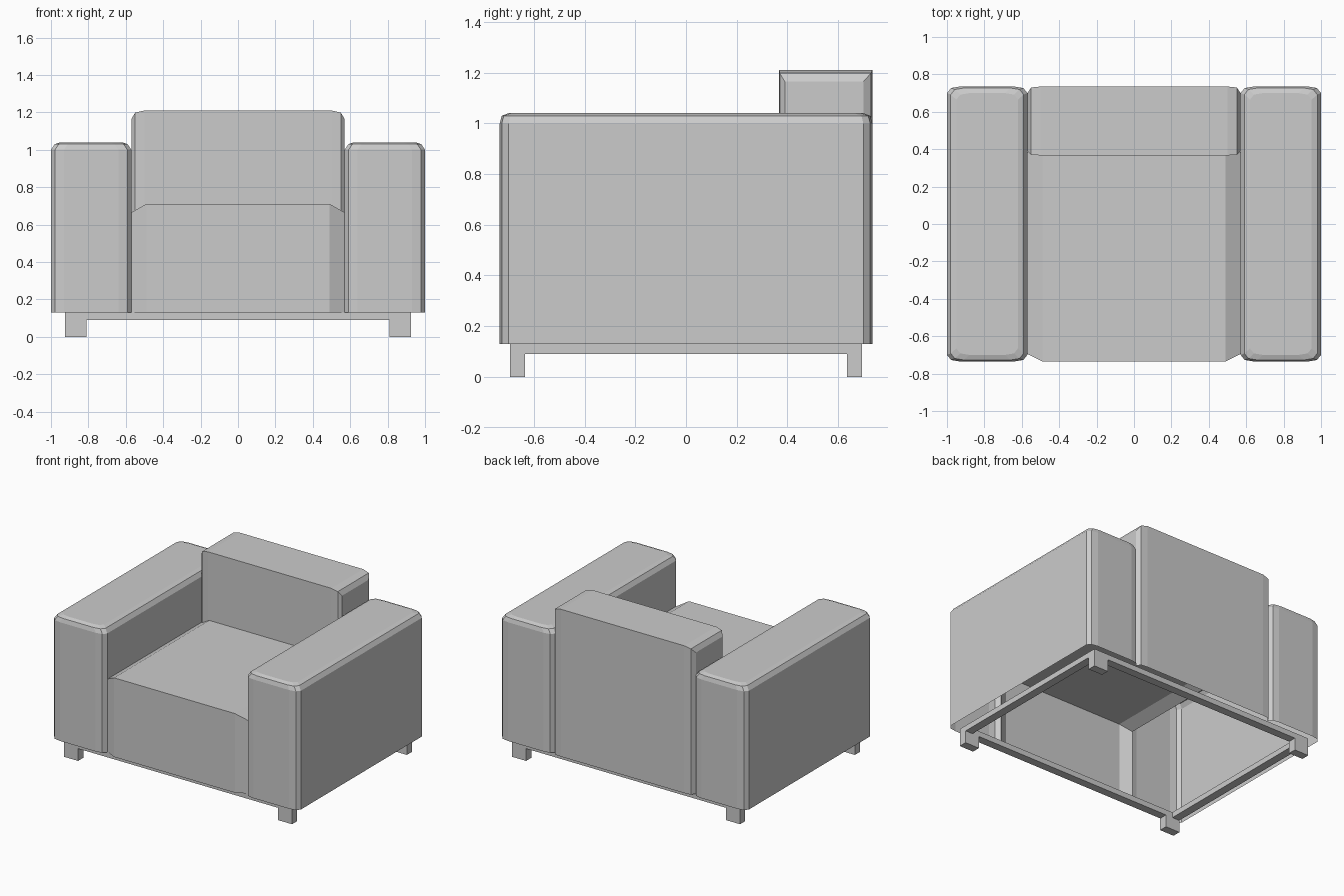
import bpy, bmesh

if "Cube" in bpy.data.objects:
    bpy.data.objects.remove(bpy.data.objects["Cube"])


def finish(name, verts, faces, mirror=(False, False)):
    """Create a flat-shaded object, optionally mirrored across x / y."""
    bm = bmesh.new()
    vs = [bm.verts.new(v) for v in verts]
    for f in faces:
        bm.faces.new([vs[i] for i in f])
    bmesh.ops.recalc_face_normals(bm, faces=bm.faces[:])
    me = bpy.data.meshes.new(name)
    bm.to_mesh(me)
    bm.free()
    ob = bpy.data.objects.new(name, me)
    bpy.context.collection.objects.link(ob)
    if any(mirror):
        mod = ob.modifiers.new("mirror", 'MIRROR')
        mod.use_axis = (mirror[0], mirror[1], False)
        mod.use_mirror_merge = False
    return ob


def box(name, x0, x1, y0, y1, z0, z1, mirror=(False, False)):
    v = [(x, y, z) for z in (z0, z1) for x, y in ((x0, y0), (x1, y0), (x1, y1), (x0, y1))]
    f = [(0, 3, 2, 1), (4, 5, 6, 7)] + [(i, (i + 1) % 4, (i + 1) % 4 + 4, i + 4) for i in range(4)]
    return finish(name, v, f, mirror)


def loft_x(name, stations, profile, caps=None):
    """Sweep an open y-z profile along x through mirrored stations."""
    stations = [(-s[0],) + s[1:] for s in stations] + stations[::-1]
    verts, faces = [], []
    for s in stations:
        verts += [(s[0], y, z) for y, z in profile(*s[1:])]
    n = len(verts) // len(stations)
    for r in range(len(stations) - 1):
        a = r * n
        faces += [(a + i, a + i + 1, a + n + i + 1, a + n + i) for i in range(n - 1)]
    if caps:
        last = (len(stations) - 1) * n
        faces += [[c + k for k in caps] for c in (0, last)]
    return finish(name, verts, faces)


# Arms: padded shells, open underneath and towards the inside of the seat
def arm_outline(ix, iy):
    hx, hy = 0.215 - ix, 0.735 - iy
    q = [(hx, hy - 0.035), (hx - 0.022, hy - 0.008), (hx - 0.07, hy)]
    pts = q + [(-x, y) for x, y in q[::-1]]
    return pts + [(-x, -y) for x, y in pts]


rings = [(0.13, 0, 0), (0.665, 0, 0), (1.0, 0, 0), (1.03, 0.02, 0.008), (1.04, 0.05, 0.035)]
verts, faces = [], []
for z, ix, iy in rings:
    verts += [(x + 0.785, y, z) for x, y in arm_outline(ix, iy)]
for r in range(len(rings) - 1):
    for i in range(12):
        if r == 0 and i == 5:      # open inner side below the seat
            continue
        j = (i + 1) % 12
        faces.append((r * 12 + i, r * 12 + j, r * 12 + 12 + j, r * 12 + 12 + i))
faces.append(list(range(48, 60)))
finish("arms", verts, faces, (True, False))

# Seat: top and front panel with softened side edges
loft_x("seat", [(0.57, -0.695, 0.665), (0.49, -0.735, 0.71)],
       lambda y, z: [(0.385, z), (y, z), (y, 0.13)])

# Backrest: front, top and full-height rear panel
loft_x("backrest", [(0.57, 0.39, 0.70, 1.165), (0.55, 0.37, 0.73, 1.198), (0.50, 0.367, 0.735, 1.21)],
       lambda a, b, z: [(a, 0.665), (a, 1.0), (a, z), (b, z), (b, 1.0), (b, 0.13)],
       caps=(1, 2, 3, 4))

# Base frame: four thin rails
box("long_rails", -0.925, 0.925, -0.695, -0.635, 0.09, 0.13, (False, True))
box("side_rails", 0.865, 0.925, -0.635, 0.635, 0.09, 0.13, (True, False))

# Four block feet
box("feet", 0.81, 0.925, 0.635, 0.695, 0.0, 0.09, (True, True))
